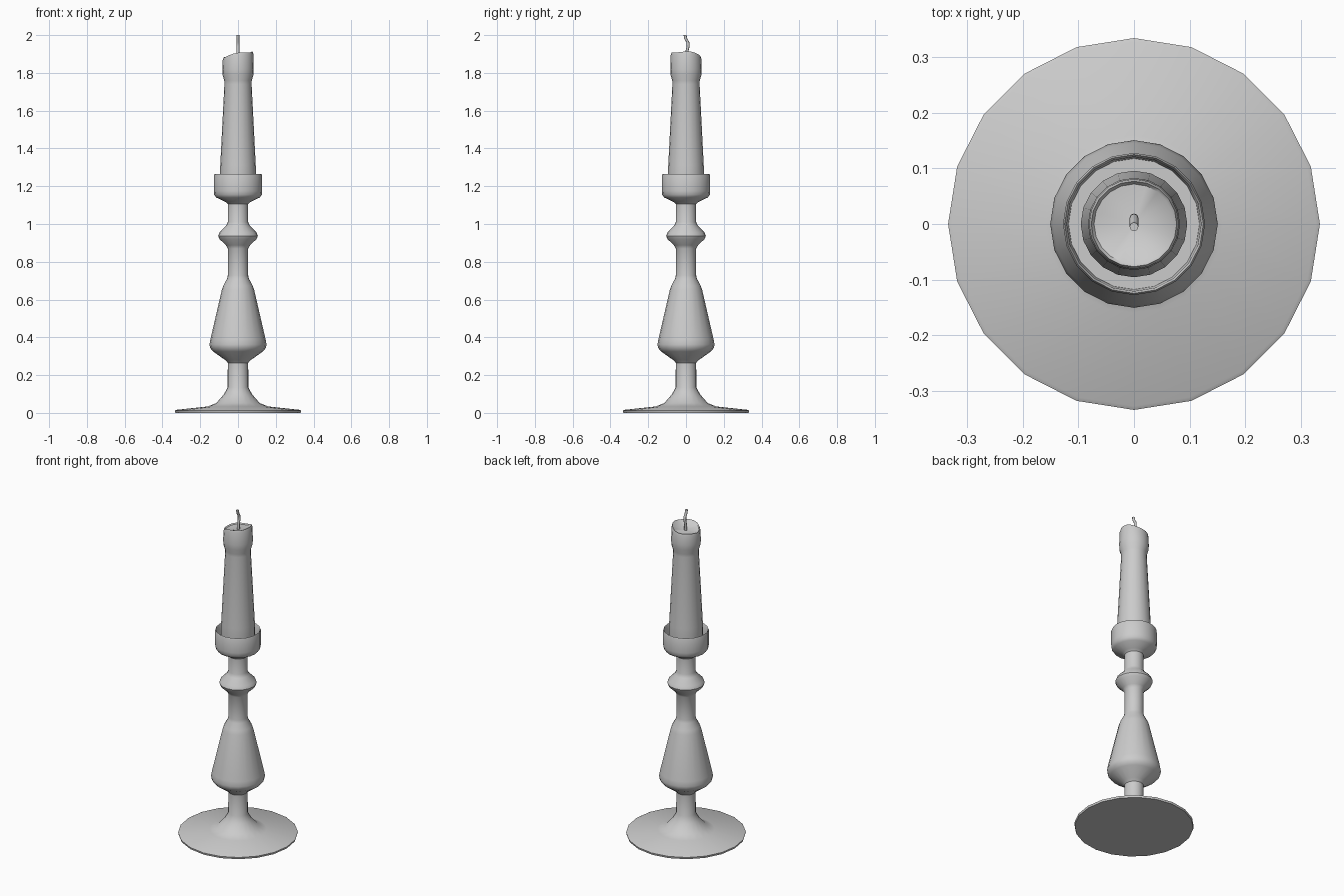
import bpy, bmesh, math

if "Cube" in bpy.data.objects:
    bpy.data.objects.remove(bpy.data.objects["Cube"])

SIDES = 20


def lathe(name, profile, height=None, angle=40):
    """Revolve (radius, z) points; radius 0 ends close the shape."""
    bm = bmesh.new()
    rings = []
    for r, z in profile:
        if r == 0:
            rings.append([bm.verts.new((0, 0, z))])
            continue
        ring = []
        for i in range(SIDES):
            a = 2 * math.pi * i / SIDES
            dz = height(a, z) if height else 0
            ring.append(bm.verts.new((r * math.cos(a), r * math.sin(a), z + dz)))
        rings.append(ring)
    for lo, hi in zip(rings, rings[1:]):
        for i in range(SIDES):
            j = (i + 1) % SIDES
            if len(lo) == 1:
                bm.faces.new((lo[0], hi[j], hi[i]))
            elif len(hi) == 1:
                bm.faces.new((lo[i], lo[j], hi[0]))
            else:
                bm.faces.new((lo[i], lo[j], hi[j], hi[i]))
    bmesh.ops.recalc_face_normals(bm, faces=bm.faces)
    return finish(name, bm, angle)


def finish(name, bm, angle):
    mesh = bpy.data.meshes.new(name)
    bm.to_mesh(mesh)
    bm.free()
    ob = bpy.data.objects.new(name, mesh)
    bpy.context.collection.objects.link(ob)
    bpy.ops.object.select_all(action='DESELECT')
    ob.select_set(True)
    bpy.context.view_layer.objects.active = ob
    bpy.ops.object.shade_smooth_by_angle(angle=math.radians(angle))
    return ob


# Turned holder: foot, stem, vase bulge, bead and cup
lathe("candle_holder", [
    (0, 0), (0.332, 0), (0.335, 0.012), (0.328, 0.016), (0.16, 0.034),
    (0.115, 0.052), (0.075, 0.098), (0.055, 0.135), (0.054, 0.265),
    (0.068, 0.28), (0.132, 0.325), (0.147, 0.343), (0.151, 0.362),
    (0.146, 0.39), (0.086, 0.65), (0.078, 0.673), (0.058, 0.71),
    (0.054, 0.728), (0.054, 0.87), (0.064, 0.888), (0.098, 0.92),
    (0.105, 0.937), (0.098, 0.955), (0.063, 0.99), (0.054, 1.01),
    (0.054, 1.105), (0.066, 1.117), (0.115, 1.14), (0.126, 1.155),
    (0.128, 1.175), (0.128, 1.258), (0.125, 1.265), (0.121, 1.258),
    (0.118, 1.2), (0, 1.2)])


# Candle with a melted, uneven rim
def melt(a, z):
    weight = max(0, min(1, (z - 1.82) / 0.06))
    return weight * (0.016 * math.cos(a + 0.4) + 0.004 * math.sin(3 * a + 0.5))


lathe("candle", [
    (0, 1.195), (0.093, 1.195), (0.096, 1.27), (0.094, 1.31), (0.072, 1.74),
    (0.073, 1.76), (0.082, 1.79), (0.083, 1.82), (0.081, 1.885),
    (0.077, 1.897), (0.072, 1.89), (0, 1.878)], melt)

# Bent wick
bm = bmesh.new()
rings = []
for y, z in [(0.004, 1.86), (0.004, 1.91), (0.011, 1.94), (0.010, 1.962),
             (-0.001, 1.98), (-0.005, 2.0)]:
    rings.append([bm.verts.new((0.008 * math.cos(k * math.pi / 4),
                                y + 0.008 * math.sin(k * math.pi / 4), z))
                  for k in range(8)])
for lo, hi in zip(rings, rings[1:]):
    for i in range(8):
        j = (i + 1) % 8
        bm.faces.new((lo[i], lo[j], hi[j], hi[i]))
bm.faces.new(rings[0][::-1])
bm.faces.new(rings[-1])
finish("wick", bm, 50)
